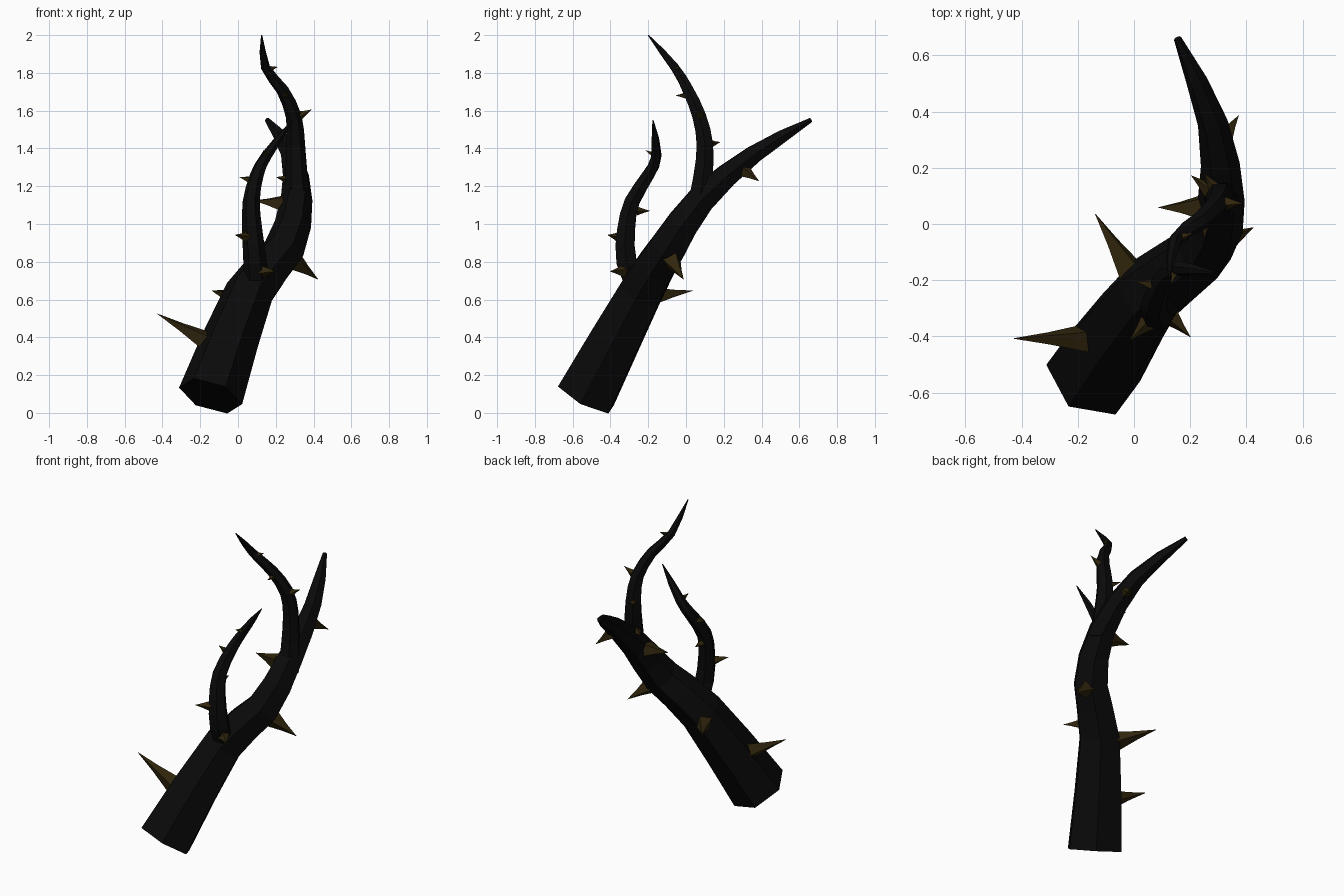
import bpy, bmesh, math
from mathutils import Vector

cube = bpy.data.objects.get("Cube")
if cube:
    bpy.data.objects.remove(cube, do_unlink=True)

LEFT, BACK, UP = Vector((1, 0, 0)), Vector((0, 1, 0)), Vector((0, 0, 1))
RIGHT, FRONT = -LEFT, -BACK


def make_material(name, red, green, blue):
    colour = (red, green, blue, 1)
    material = bpy.data.materials.new(name)
    material.use_nodes = True
    material.diffuse_color = colour
    shader = material.node_tree.nodes["Principled BSDF"]
    shader.inputs["Base Color"].default_value = colour
    return material


bark = make_material("black bark", 0.003, 0.003, 0.003)
horn = make_material("dark brown thorn", 0.03, 0.019, 0.004)


def loft(name, points, radii, sides, material, axis):
    """Join regular rings along a path into a closed faceted tube."""
    bm = bmesh.new()
    rings = []
    last = len(points) - 1
    for index, (point, radius) in enumerate(zip(points, radii)):
        tangent = (points[min(index + 1, last)] - points[max(index - 1, 0)]).normalized()
        axis = (axis - tangent * axis.dot(tangent)).normalized()
        across = tangent.cross(axis)
        angles = [math.tau * side / sides for side in range(sides)]
        rings.append([bm.verts.new(point + radius * (axis * math.cos(angle) + across * math.sin(angle)))
                      for angle in angles])
    for low, high in zip(rings, rings[1:]):
        for side in range(sides):
            following = (side + 1) % sides
            bm.faces.new((low[side], low[following], high[following], high[side]))
    bm.faces.new(reversed(rings[0]))
    bm.faces.new(rings[-1])
    mesh = bpy.data.meshes.new(name)
    bm.to_mesh(mesh)
    bm.free()
    mesh.materials.append(material)
    bpy.context.scene.collection.objects.link(bpy.data.objects.new(name, mesh))


class Branch:
    """Six-sided tapering stem that can carry thorns."""

    def __init__(self, name, controls, base_radius, tip_radius, taper, axis):
        self.name, self.taper = name, taper
        self.base_radius, self.tip_radius = base_radius, tip_radius
        knots = [Vector(control) for control in controls]
        # Extend both ends, then add a smooth midpoint to every span
        padded = [2 * knots[0] - knots[1], *knots, 2 * knots[-1] - knots[-2]]
        self.points = [knots[0]]
        for before, start, end, after in zip(padded, padded[1:], padded[2:], padded[3:]):
            self.points += [(9 * (start + end) - before - after) / 16, end]
        radii = [self.radius_at(point.z) for point in self.points]
        loft(name, self.points, radii, 6, bark, axis)

    def radius_at(self, height):
        bottom, top = self.points[0].z, self.points[-1].z
        remaining = (top - height) / (top - bottom)
        return self.tip_radius + (self.base_radius - self.tip_radius) * remaining ** self.taper

    def thorn(self, place, height, direction, length):
        """Four-sided hollow-curved spike rooted in the bark at a height."""
        for start, end in zip(self.points, self.points[1:]):
            if start.z <= height <= end.z:
                break
        centre = start.lerp(end, (height - start.z) / (end.z - start.z))
        tangent = (end - start).normalized()
        outward = (direction - tangent * direction.dot(tangent)).normalized()
        root = centre + outward * self.radius_at(height) * 0.8
        tip = root + direction.normalized() * length
        width = min(length * 0.35, 0.055)
        loft(f"{self.name}_{place}_thorn", [root, root.lerp(tip, 0.5), tip],
             [width, width * 0.45, width * 0.02], 4, horn, tangent)


# Main stem, with the cut end at its foot
stem = Branch("main_stem", [
    (-0.145, -0.53, 0.09), (0.06, -0.24, 0.64), (0.245, -0.1, 0.87),
    (0.31, 0.08, 1.13), (0.28, 0.36, 1.37), (0.155, 0.66, 1.55)],
    0.175, 0.014, 0.67, RIGHT + UP / 4 + BACK / 6)
stem.thorn("large", 0.34, RIGHT + UP * 0.55, 0.29)
stem.thorn("back", 0.63, RIGHT * 0.8 + BACK * 1.3 + UP / 5, 0.24)
stem.thorn("side", 0.87, LEFT + BACK * 0.5 - UP * 0.8, 0.17)
stem.thorn("upper", 1.1, RIGHT + UP / 10, 0.15)
stem.thorn("tip", 1.31, LEFT * 0.7 + BACK - UP * 0.7, 0.105)

# Tall branch leaving the upper stem
tall = Branch("tall_branch", [
    (0.32, 0.06, 1.07), (0.31, 0.09, 1.25), (0.305, 0.1, 1.42),
    (0.295, 0.07, 1.57), (0.235, 0.01, 1.71), (0.145, -0.06, 1.83), (0.125, -0.2, 2)],
    0.067, 0.003, 0.65, LEFT)
tall.thorn("low", 1.24, RIGHT + BACK * 0.8 + UP / 5, 0.09)
tall.thorn("back", 1.42, BACK + RIGHT * 0.7 + UP / 5, 0.06)
tall.thorn("side", 1.57, LEFT + UP / 2, 0.07)
tall.thorn("front", 1.69, FRONT, 0.05)
tall.thorn("high", 1.81, LEFT + BACK / 3 + UP / 4, 0.04)

# Short branch leaving the middle of the stem
short = Branch("short_branch", [
    (0.1, -0.24, 0.64), (0.09, -0.315, 0.8), (0.075, -0.317, 0.97), (0.07, -0.285, 1.12),
    (0.1, -0.2, 1.26), (0.15, -0.157, 1.36), (0.29, -0.175, 1.55)],
    0.069, 0.003, 0.6, LEFT)
short.thorn("base", 0.76, LEFT + FRONT, 0.1)
short.thorn("low", 0.93, RIGHT + FRONT + UP / 5, 0.09)
short.thorn("back", 1.08, BACK, 0.07)
short.thorn("side", 1.23, RIGHT + BACK / 5 + UP / 4, 0.06)
short.thorn("high", 1.365, FRONT + RIGHT / 3 + UP / 2, 0.045)
